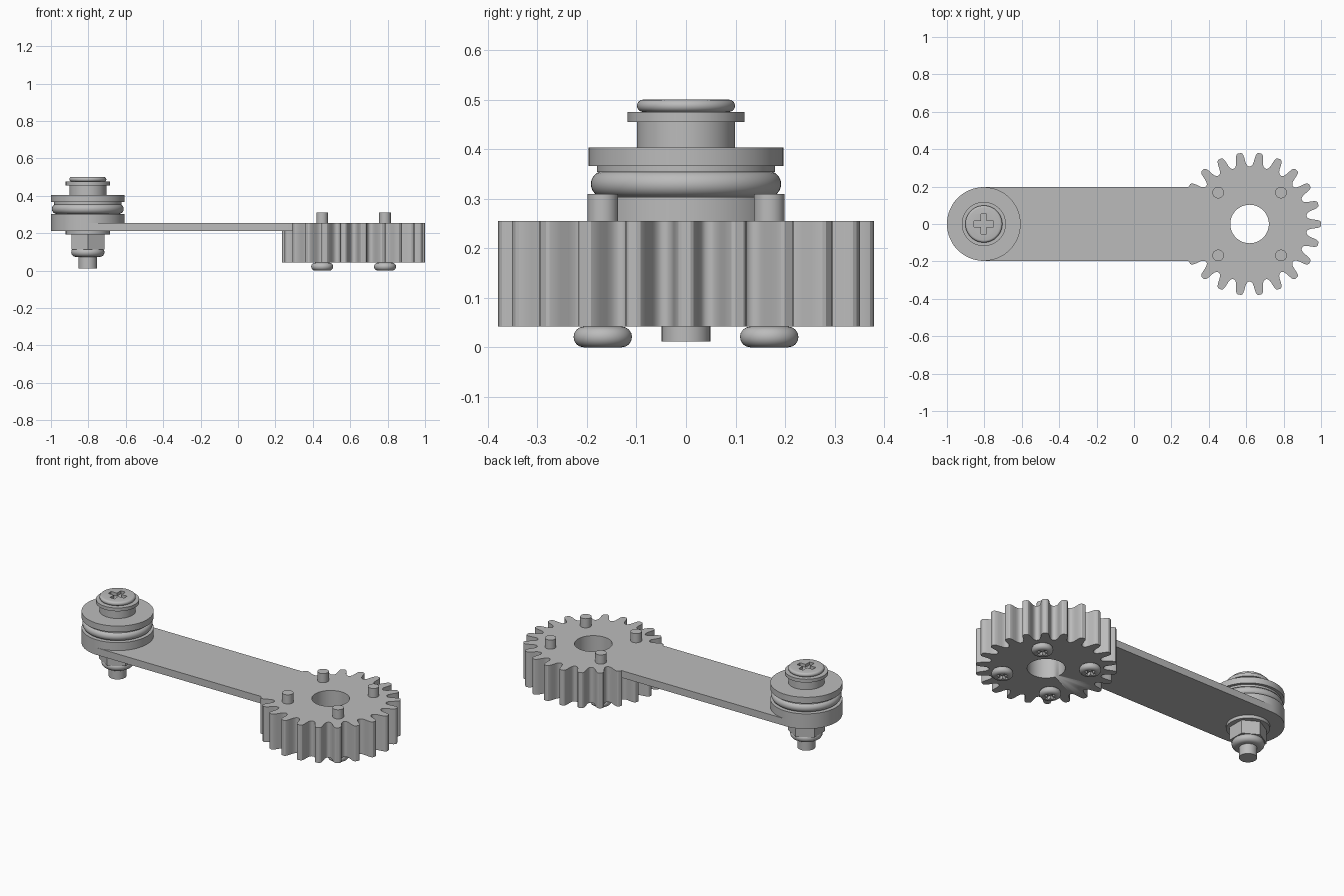
import bpy, bmesh
from math import pi, sin, cos, asin

if "Cube" in bpy.data.objects:
    bpy.data.objects.remove(bpy.data.objects["Cube"])

PIVOT_X, GEAR_X = -0.803, 0.618
ARM_HALF, ARM_BOTTOM, ARM_TOP = 0.197, 0.212, 0.255

grey = bpy.data.materials.new("light grey")
grey.use_nodes = True
COLOUR = (0.5, 0.5, 0.5, 1)
grey.diffuse_color = COLOUR
grey.node_tree.nodes["Principled BSDF"].inputs["Base Color"].default_value = COLOUR


def finish(name, bm, location, smooth=True):
    bmesh.ops.recalc_face_normals(bm, faces=bm.faces)
    mesh = bpy.data.meshes.new(name)
    bm.to_mesh(mesh)
    bm.free()
    mesh.materials.append(grey)
    ob = bpy.data.objects.new(name, mesh)
    ob.location = location
    bpy.context.collection.objects.link(ob)
    bpy.ops.object.select_all(action='DESELECT')
    ob.select_set(True)
    bpy.context.view_layer.objects.active = ob
    if smooth:
        bpy.ops.object.shade_smooth_by_angle()
    return ob


def extrude(name, outline, z0, z1, x, y=0, smooth=True):
    """Flat outline raised from z0 to z1."""
    bm = bmesh.new()
    face = bm.faces.new([bm.verts.new((px, py, z0)) for px, py in outline])
    top = bmesh.ops.extrude_face_region(bm, geom=[face])["geom"]
    for v in top:
        if isinstance(v, bmesh.types.BMVert):
            v.co.z = z1
    return finish(name, bm, (x, y, 0), smooth)


def lathe(name, profile, x, y=0, sides=64):
    """Solid of revolution from (radius, z) points, capped at both ends."""
    bm = bmesh.new()
    rings = [[bm.verts.new((r * cos(2 * pi * i / sides), r * sin(2 * pi * i / sides), z))
              for i in range(sides)] for r, z in profile]
    for a, b in zip(rings, rings[1:]):
        for i in range(sides):
            j = (i + 1) % sides
            bm.faces.new((a[i], a[j], b[j], b[i]))
    bm.faces.new(rings[0])
    bm.faces.new(rings[-1])
    return finish(name, bm, (x, y, 0))


def cylinder(name, r, z0, z1, x, y=0, sides=64):
    return lathe(name, [(r, z0), (r, z1)], x, y, sides)


def pill(r, z0, z1, steps=8):
    """Profile of a disc with a fully rounded rim."""
    h = (z1 - z0) / 2
    return [(r - h + h * cos(a), z0 + h + h * sin(a))
            for a in (-pi / 2 + pi * k / steps for k in range(steps + 1))]


def cut(ob, cutter):
    mod = ob.modifiers.new("cut", 'BOOLEAN')
    mod.operation = 'DIFFERENCE'
    mod.solver = 'EXACT'
    mod.object = cutter
    bpy.ops.object.select_all(action='DESELECT')
    ob.select_set(True)
    bpy.context.view_layer.objects.active = ob
    # keep the cut ahead of the smoothing
    bpy.ops.object.modifier_move_to_index(modifier=mod.name, index=0)
    bpy.ops.object.modifier_apply(modifier=mod.name)
    bpy.data.objects.remove(cutter)


def cross_cutter(length, half, z0, z1, x, y=0):
    quarter = [(length, -half), (length, half), (half, half)]
    outline = []
    for px, py in quarter:
        outline.append((px, py))
    for _ in range(3):
        quarter = [(-py, px) for px, py in quarter]
        outline += quarter
    return extrude("cross_cutter", outline, z0, z1, x, y, False)


# Arm: round at the pivot, hollowed to meet the gear
span, root = GEAR_X - PIVOT_X, 0.306
outline = [(ARM_HALF * cos(a), ARM_HALF * sin(a))
           for a in (pi / 2 + pi * k / 40 for k in range(41))]
sweep = asin(ARM_HALF / root)
outline += [(span - root * cos(a), root * sin(a))
            for a in (-sweep + 2 * sweep * k / 16 for k in range(17))]
extrude("arm", outline, ARM_BOTTOM, ARM_TOP, PIVOT_X)

# Gear: one half tooth, mirrored and repeated
TEETH = 22
half_tooth = [(0.08, 0.382), (0.14, 0.378), (0.18, 0.37), (0.22, 0.355),
              (0.26, 0.335), (0.30, 0.322), (0.37, 0.312), (0.45, 0.308)]
tooth = [(-f, r) for f, r in reversed(half_tooth)] + half_tooth
outline = [(r * cos(2 * pi * (t + f) / TEETH), r * sin(2 * pi * (t + f) / TEETH))
           for t in range(TEETH) for f, r in tooth]
gear = extrude("gear", outline, 0.042, ARM_TOP, GEAR_X)
cut(gear, cylinder("bore_cutter", 0.103, -0.1, 0.5, GEAR_X))

# Gear screws: shanks stand out on top, heads sit below
OFFSET = 0.168
for side, sx in (("left", 1), ("right", -1)):
    for end, sy in (("front", -1), ("back", 1)):
        x, y = GEAR_X + sx * OFFSET, sy * OFFSET
        tag = f"{end}_{side}"
        cylinder(f"gear_screw_shank_{tag}", 0.031, 0.03, 0.31, x, y, 32)
        head = lathe(f"gear_screw_head_{tag}", pill(0.059, 0, 0.042), x, y, 48)
        cut(head, cross_cutter(0.032, 0.01, -0.1, 0.02, x, y))

# Pulley on the pivot, with a rubber ring in its groove
lathe("pulley", [(ARM_HALF, 0.255), (ARM_HALF, 0.303), (0.16, 0.303), (0.16, 0.354),
                 (0.18, 0.354), (0.18, 0.366), (ARM_HALF, 0.366), (ARM_HALF, 0.403)], PIVOT_X)
lathe("rubber_ring", pill(0.192, 0.303, 0.356, 16), PIVOT_X)

# Pivot bolt, spacer and washers
cylinder("spacer", 0.099, 0.403, 0.455, PIVOT_X)
cylinder("top_washer", 0.118, 0.455, 0.475, PIVOT_X)
cylinder("bottom_washer", 0.118, 0.193, 0.212, PIVOT_X)
head = lathe("bolt_head", pill(0.099, 0.475, 0.5), PIVOT_X)
cut(head, cross_cutter(0.053, 0.015, 0.482, 0.6, PIVOT_X))
cylinder("bolt_shank", 0.049, 0.012, 0.2, PIVOT_X)

# Lock nut: hexagon with a rounded collar beneath
hexagon = [(0.102 * cos(a), 0.102 * sin(a)) for a in (pi / 6 + pi * k / 3 for k in range(6))]
extrude("nut", hexagon, 0.112, 0.193, PIVOT_X, smooth=False)
lathe("nut_collar", pill(0.089, 0.073, 0.123), PIVOT_X)
